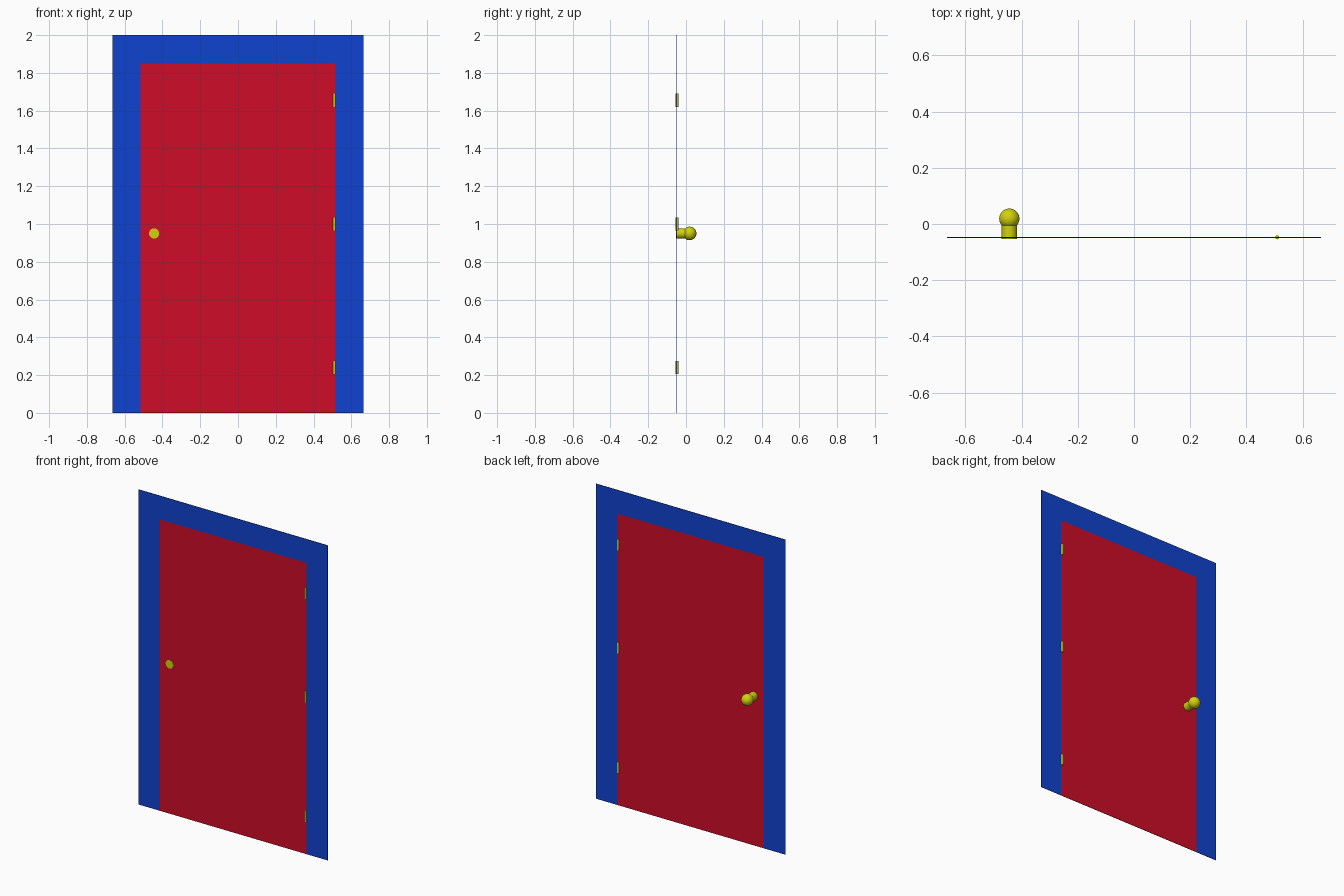
import bpy, bmesh, math

if "Cube" in bpy.data.objects:
    bpy.data.objects.remove(bpy.data.objects["Cube"])

def material(name, rgb):
    m = bpy.data.materials.new(name)
    m.diffuse_color = (*rgb, 1)
    m.use_nodes = True
    m.node_tree.nodes["Principled BSDF"].inputs["Base Color"].default_value = m.diffuse_color
    return m

RED = material("red_paint", (0.62, 0.004, 0.022))
BLUE = material("blue_paint", (0.005, 0.055, 0.62))
BRASS = material("brass", (0.64, 0.64, 0.004))

Y_FRONT, Y_BACK = -0.0495, -0.0465      # thin sheet of door and frame
W, DOOR_W, DOOR_H = 0.665, 0.515, 1.85

def from_bmesh(name, bm, mat):
    bmesh.ops.recalc_face_normals(bm, faces=bm.faces)
    me = bpy.data.meshes.new(name)
    bm.to_mesh(me)
    bm.free()
    ob = bpy.data.objects.new(name, me)
    bpy.context.collection.objects.link(ob)
    me.materials.append(mat)
    return ob

def extrude(bm, faces, dy):
    new = bmesh.ops.extrude_face_region(bm, geom=faces)["geom"]
    verts = [g for g in new if isinstance(g, bmesh.types.BMVert)]
    bmesh.ops.translate(bm, verts=verts, vec=(0, dy, 0))
    return [g for g in new if isinstance(g, bmesh.types.BMFace)]

def finish(name, mat):
    ob = bpy.context.object
    ob.name = name
    ob.data.materials.append(mat)
    bpy.ops.object.shade_smooth_by_angle()

# Door frame: an upside-down U
bm = bmesh.new()
outline = [(-W, 0), (-W, 2), (W, 2), (W, 0),
           (DOOR_W, 0), (DOOR_W, DOOR_H), (-DOOR_W, DOOR_H), (-DOOR_W, 0)]
face = bm.faces.new([bm.verts.new((x, Y_FRONT, z)) for x, z in outline])
extrude(bm, [face], Y_BACK - Y_FRONT)
bm.verts.ensure_lookup_table()
front = [f for f in bm.faces if all(abs(v.co.y - Y_FRONT) < 1e-5 for v in f.verts)]
if not front:
    bm.faces.new(bm.verts[:8])
from_bmesh("door_frame", bm, BLUE)

# Door leaf: plain front, six shallow recessed panels on the back
xs = [-DOOR_W, -0.38, -0.167, 0.167, 0.38, DOOR_W]
zs = [0, 0.31, 0.75, 1.01, 1.455, 1.54, 1.76, DOOR_H]
bm = bmesh.new()
grid = [[bm.verts.new((x, Y_BACK, z)) for z in zs] for x in xs]
panels = []
for i in range(len(xs) - 1):
    for j in range(len(zs) - 1):
        f = bm.faces.new((grid[i][j], grid[i][j + 1], grid[i + 1][j + 1], grid[i + 1][j]))
        if i % 2 and j % 2:
            panels.append(f)
rim = [e for e in bm.edges if e.is_boundary]
skirt = bmesh.ops.extrude_edge_only(bm, edges=rim)["geom"]
low = [g for g in skirt if isinstance(g, bmesh.types.BMVert)]
bmesh.ops.translate(bm, verts=low, vec=(0, Y_FRONT - Y_BACK, 0))
bmesh.ops.holes_fill(bm, edges=[e for e in bm.edges if e.is_boundary], sides=0)
extrude(bm, panels, -0.0015)
from_bmesh("door", bm, RED)

# Hinges
for label, z in (("bottom", 0.24), ("middle", 1.0), ("top", 1.655)):
    bpy.ops.mesh.primitive_cylinder_add(vertices=32, radius=0.007, depth=0.07,
                                        location=(0.51, -0.0475, z))
    finish(label + "_hinge", BRASS)

# Knob stem and ball on the back side
bpy.ops.mesh.primitive_cylinder_add(vertices=32, radius=0.027, depth=0.067,
                                    location=(-0.444, -0.0195, 0.95),
                                    rotation=(math.pi / 2, 0, 0))
finish("knob_stem", BRASS)
bpy.ops.mesh.primitive_uv_sphere_add(segments=32, ring_count=16, radius=0.036,
                                     location=(-0.444, 0.019, 0.95))
finish("knob_ball", BRASS)
